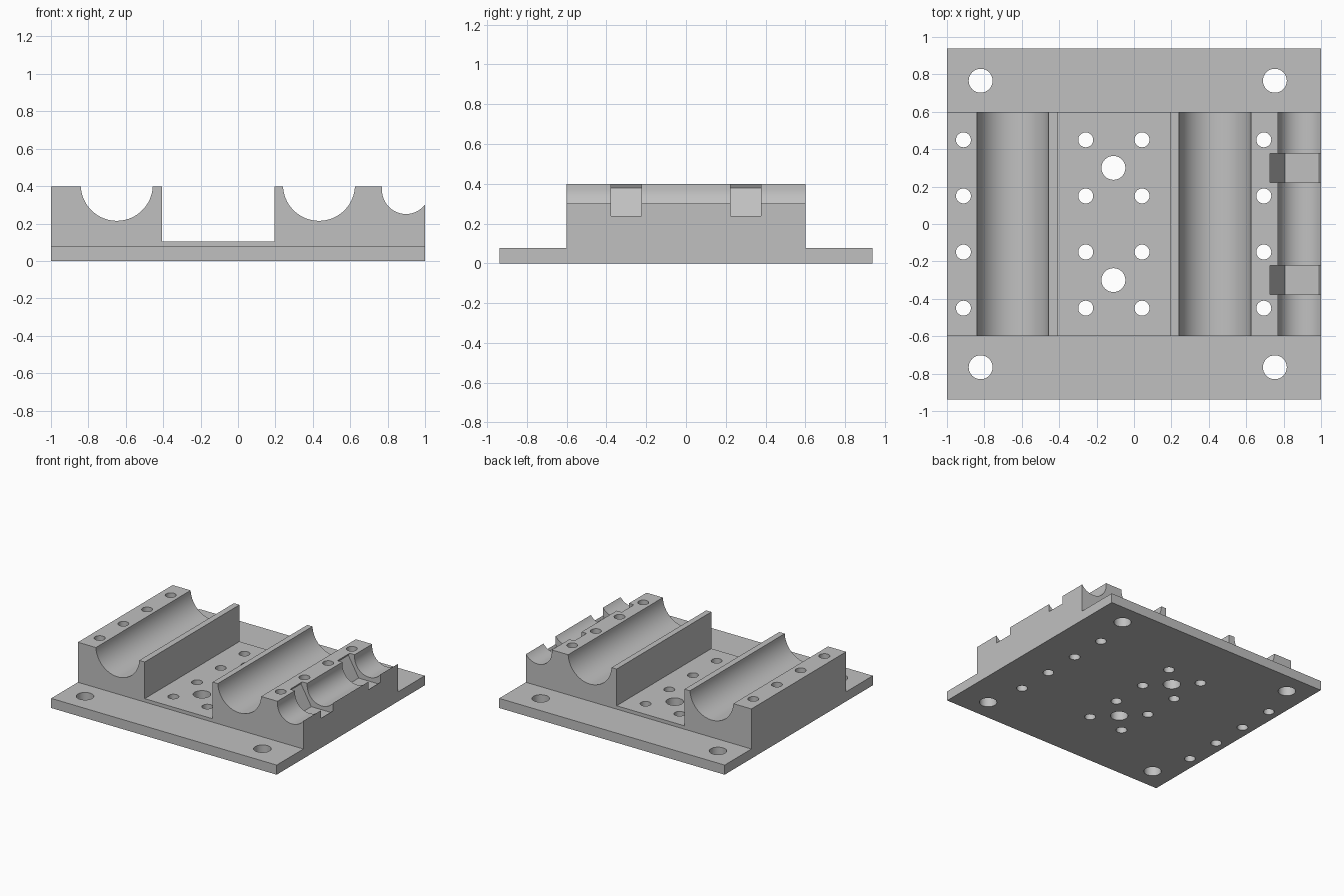
import bpy
import bmesh
from math import cos, sin, pi, radians

cube = bpy.data.objects.get("Cube")
if cube:
    bpy.data.objects.remove(cube, do_unlink=True)

grey = bpy.data.materials.new("plain grey")
grey.use_nodes = True
grey.diffuse_color = (0.53, 0.53, 0.53, 1)
grey.node_tree.nodes["Principled BSDF"].inputs["Base Color"].default_value = grey.diffuse_color


def prism(name, profile, axis, start, end):
    """Extrude a 2D profile along axis 0, 1 or 2; profile uses the other two axes."""
    bm = bmesh.new()
    verts = []
    for a, b in profile:
        co = [a, b]
        co.insert(axis, start)
        verts.append(bm.verts.new(co))
    face = bm.faces.new(verts)
    new = bmesh.ops.extrude_face_region(bm, geom=[face])["geom"]
    move = [0, 0, 0]
    move[axis] = end - start
    bmesh.ops.translate(bm, vec=move, verts=[g for g in new if isinstance(g, bmesh.types.BMVert)])
    bmesh.ops.recalc_face_normals(bm, faces=bm.faces)
    mesh = bpy.data.meshes.new(name)
    bm.to_mesh(mesh)
    bm.free()
    mesh.materials.append(grey)
    obj = bpy.data.objects.new(name, mesh)
    bpy.context.collection.objects.link(obj)
    return obj


def ring(cx, cy, r, n):
    return [(cx + r * cos(2 * pi * i / n), cy + r * sin(2 * pi * i / n)) for i in range(n)]


def u_shape(cx, cz, r, n=40):
    """Half circle open at the top with straight walls."""
    arc = [(cx + r * cos(pi + pi * i / n), cz + r * sin(pi + pi * i / n)) for i in range(n + 1)]
    return [(cx - r, 0.6)] + arc + [(cx + r, 0.6)]


# Stepped body: wide base flange with the tall block on it
depth, block, flange_z, top_z = 0.938, 0.6, 0.077, 0.398
body = prism("bearing_mount_body", [
    (-depth, 0), (depth, 0), (depth, flange_z), (block, flange_z),
    (block, top_z), (-block, top_z), (-block, flange_z), (-depth, flange_z)], 0, -1, 1)

cutters = []

# Central flat channel
cutters.append(prism("channel_cutter", [(-0.407, 0.104), (0.195, 0.104), (0.195, 0.6), (-0.407, 0.6)], 1, -0.8, 0.8))

# Two bearing grooves and the smaller edge groove
for x, z, r in ((-0.648, 0.407, 0.1925), (0.433, 0.407, 0.1925), (0.898, 0.379, 0.128)):
    cutters.append(prism("groove_cutter", u_shape(x, z, r), 1, -0.8, 0.8))

# Hexagonal nut pockets along the edge groove
for y in (-0.3, 0.3):
    cutters.append(prism("nut_pocket_cutter", ring(0.898, 0.379, 0.183, 6), 1, y - 0.077, y + 0.077))

# Mounting holes: flange corners, channel centre and rows of screws
holes = [(x, y, 0.064) for x in (-0.82, 0.753) for y in (-0.766, 0.766)]
holes += [(-0.11, y, 0.064) for y in (-0.3, 0.3)]
holes += [(x, y, 0.04) for x in (-0.912, -0.258, 0.043, 0.694) for y in (-0.45, -0.15, 0.15, 0.45)]
for x, y, r in holes:
    cutters.append(prism("hole_cutter", ring(x, y, r, 32), 2, -0.2, 0.7))

# Cut everything out, then drop the cutters
for c in cutters:
    c.hide_render = True
    mod = body.modifiers.new("cut", "BOOLEAN")
    mod.operation = "DIFFERENCE"
    mod.solver = "EXACT"
    mod.object = c
graph = bpy.context.evaluated_depsgraph_get()
result = bpy.data.meshes.new_from_object(body.evaluated_get(graph))
body.modifiers.clear()
body.data = result
for c in cutters:
    bpy.data.objects.remove(c, do_unlink=True)

# Smooth the round surfaces, keep the machined edges sharp
for o in bpy.context.selected_objects:
    o.select_set(False)
body.select_set(True)
bpy.context.view_layer.objects.active = body
bpy.ops.object.shade_smooth_by_angle(angle=radians(25))
